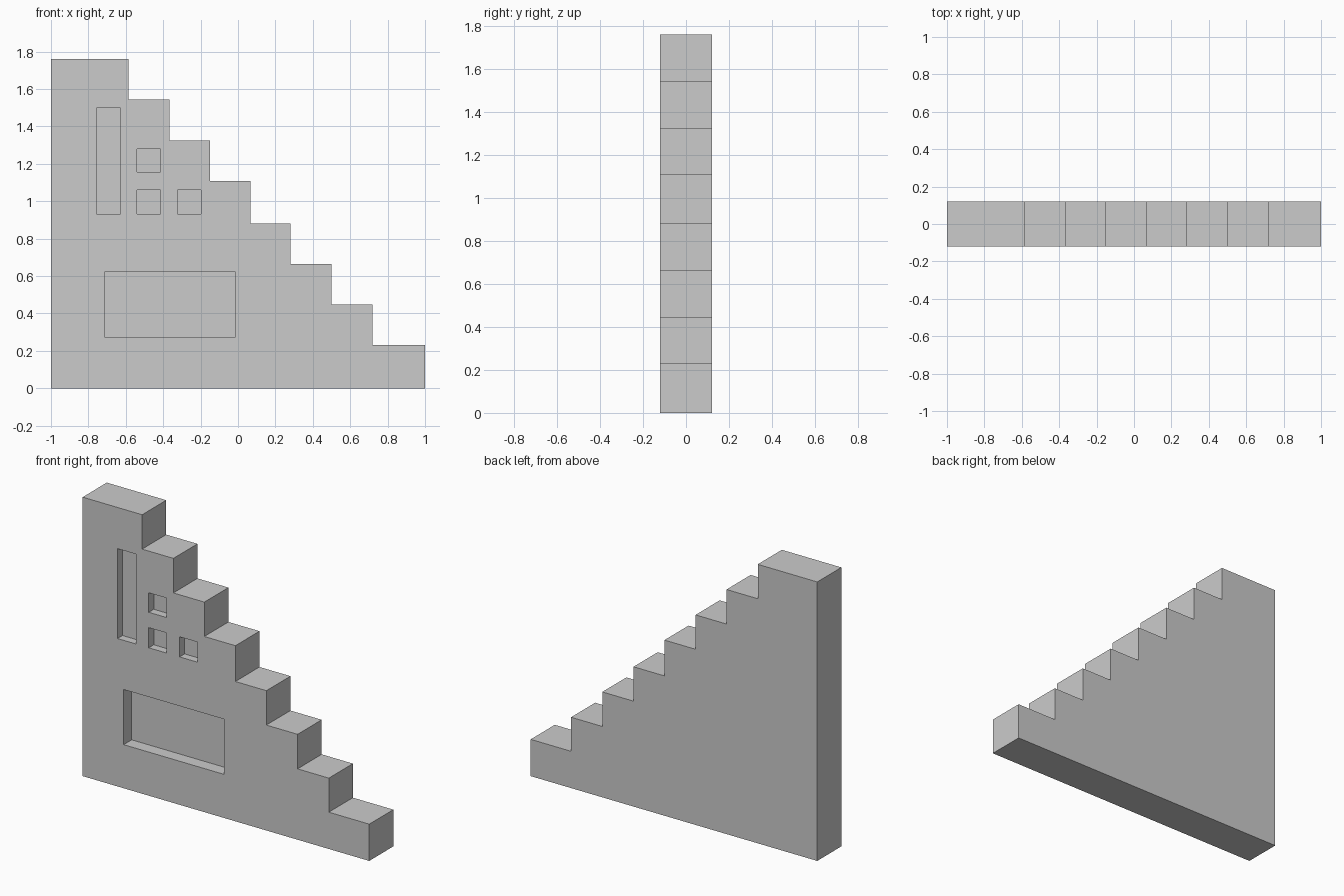
import bpy
import bmesh

if "Cube" in bpy.data.objects:
    bpy.data.objects.remove(bpy.data.objects["Cube"])

HALF = 0.12                       # half thickness of the wall
STEP_X = [-0.585, -0.367, -0.151, 0.066, 0.282, 0.5, 0.718, 1.0]
STEP_Z = [1.76, 1.543, 1.325, 1.108, 0.882, 0.665, 0.447, 0.232]


def extrude_profile(name, pts, y0, y1):
    """Solid made from an x-z outline extruded along y."""
    bm = bmesh.new()
    face = bm.faces.new([bm.verts.new((x, y0, z)) for x, z in pts])
    ext = bmesh.ops.extrude_face_region(bm, geom=[face])
    verts = [g for g in ext["geom"] if isinstance(g, bmesh.types.BMVert)]
    bmesh.ops.translate(bm, verts=verts, vec=(0, y1 - y0, 0))
    bmesh.ops.recalc_face_normals(bm, faces=bm.faces)
    mesh = bpy.data.meshes.new(name)
    bm.to_mesh(mesh)
    bm.free()
    obj = bpy.data.objects.new(name, mesh)
    bpy.context.collection.objects.link(obj)
    return obj


# Stepped wall
outline = [(-1, 0), (-1, STEP_Z[0])]
for i, x in enumerate(STEP_X):
    outline.append((x, STEP_Z[i]))
    outline.append((x, STEP_Z[i + 1] if i + 1 < len(STEP_Z) else 0))
wall = extrude_profile("stepped_wall", outline, -HALF, HALF)

# Front recesses: name, x range, z range, depth
recesses = [
    ("tall_slot", -0.757, -0.629, 0.933, 1.5, 0.05),
    ("upper_square", -0.539, -0.414, 1.157, 1.28, 0.05),
    ("lower_left_square", -0.539, -0.414, 0.933, 1.06, 0.05),
    ("lower_right_square", -0.324, -0.197, 0.933, 1.06, 0.05),
    ("wide_panel", -0.714, -0.014, 0.275, 0.623, 0.08),
]
for name, x0, x1, z0, z1, depth in recesses:
    cutter = extrude_profile(name + "_cutter",
                             [(x0, z0), (x0, z1), (x1, z1), (x1, z0)],
                             -HALF - 0.1, -HALF + depth)
    mod = wall.modifiers.new(name, "BOOLEAN")
    mod.operation = "DIFFERENCE"
    mod.solver = "EXACT"
    mod.object = cutter
    cutter.hide_render = True
    cutter.display_type = "WIRE"
